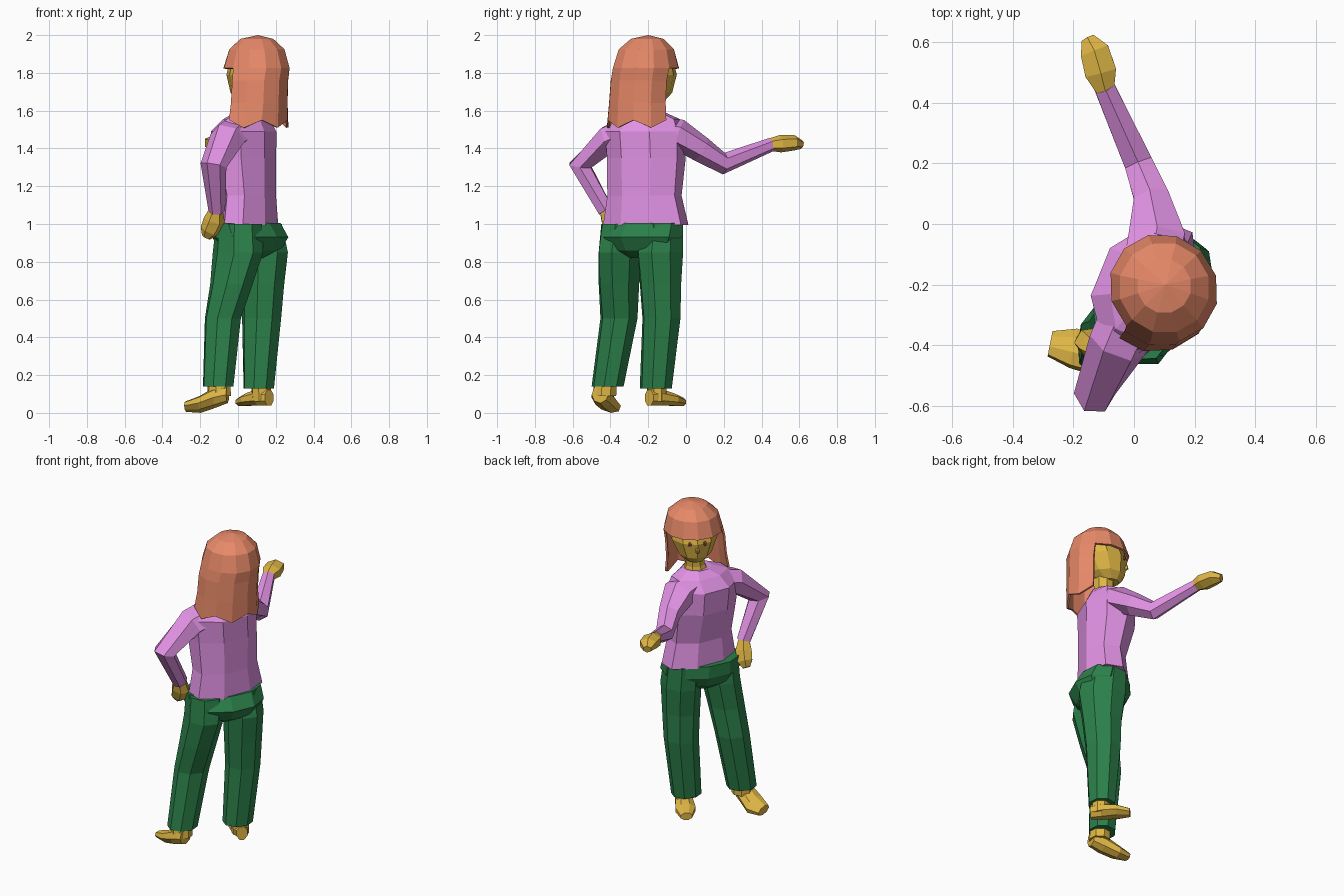
import bpy, bmesh, math
from mathutils import Vector as V

if "Cube" in bpy.data.objects:
    bpy.data.objects.remove(bpy.data.objects["Cube"])


def mat(name, col):
    m = bpy.data.materials.new(name)
    m.diffuse_color = (*col, 1)
    m.use_nodes = True
    m.node_tree.nodes["Principled BSDF"].inputs["Base Color"].default_value = m.diffuse_color
    return m


HAIR = mat("hair_colour", (0.80, 0.25, 0.14))
SKIN = mat("skin_colour", (0.74, 0.47, 0.06))
SHIRT = mat("shirt_colour", (0.76, 0.29, 0.78))
PANTS = mat("trouser_colour", (0.025, 0.22, 0.07))
DARK = mat("eye_colour", (0.35, 0.08, 0.06))
UP = V((0, 0, 1))


def finish(name, bm, m):
    bmesh.ops.recalc_face_normals(bm, faces=bm.faces)
    me = bpy.data.meshes.new(name)
    bm.to_mesh(me)
    bm.free()
    me.materials.append(m)
    ob = bpy.data.objects.new(name, me)
    bpy.context.collection.objects.link(ob)
    return ob


def loft(name, rings, m, n=8):
    """Skin rings given as (centre, half vector u, half vector v)."""
    bm = bmesh.new()
    k = 1 / math.cos(math.pi / n)
    loops = []
    for c, u, v in rings:
        angs = [(i + .5) * 2 * math.pi / n for i in range(n)]
        loops.append([bm.verts.new(c + k * (u * math.cos(t) + v * math.sin(t))) for t in angs])
    for a, b in zip(loops, loops[1:]):
        for i in range(n):
            j = (i + 1) % n
            bm.faces.new((a[i], a[j], b[j], b[i]))
    bm.faces.new(loops[0])
    bm.faces.new(loops[-1])
    return finish(name, bm, m)


def level(name, rows, side, m, n=8):
    """Horizontal rings: x, y, z, half width along side, half depth."""
    s = V((*side, 0)).normalized()
    f = UP.cross(s)
    loft(name, [(V(r[:3]), s * r[3], f * r[4]) for r in rows], m, n)


def limb(name, rows, ref, m, n=6):
    """Rings square to the path: x, y, z, half width, half thickness."""
    p = [V(r[:3]) for r in rows]
    rings = []
    for i, r in enumerate(rows):
        t = V((0, 0, 0))
        if i > 0:
            t += (p[i] - p[i - 1]).normalized()
        if i < len(p) - 1:
            t += (p[i + 1] - p[i]).normalized()
        u = t.cross(V(ref)).normalized()
        v = u.cross(t).normalized()
        rings.append((p[i], u * r[3], v * r[4]))
    loft(name, rings, m, n)


# Jumper
level("jumper_body", [
    (.06, -.213, .995, .222, .128), (.06, -.22, 1.15, .192, .120),
    (.035, -.21, 1.35, .200, .147), (.03, -.215, 1.49, .205, .152),
    (.045, -.205, 1.555, .170, .105), (.065, -.20, 1.59, .085, .075)],
    (.375, .927), SHIRT, 8)
limb("right_sleeve", [
    (.055, -.14, 1.495, .09, .07), (.075, -.04, 1.475, .092, .07),
    (.06, .08, 1.395, .058, .06), (.015, .20, 1.32, .047, .05),
    (-.097, .45, 1.42, .034, .032)], (0, 0, 1), SHIRT)
limb("left_sleeve", [
    (.0, -.29, 1.49, .07, .09), (-.055, -.40, 1.455, .07, .085),
    (-.13, -.56, 1.31, .058, .060), (-.112, -.425, 1.07, .040, .038)],
    (1, 0, 0), SHIRT)

# Hands
limb("right_hand", [
    (-.095, .44, 1.42, .03, .028), (-.11, .50, 1.425, .052, .040),
    (-.13, .57, 1.43, .048, .036), (-.152, .612, 1.42, .022, .02)], (0, 0, 1), SKIN)
limb("left_hand", [
    (-.115, -.425, 1.08, .032, .030), (-.125, -.405, 1.02, .042, .05),
    (-.15, -.385, .965, .04, .045), (-.168, -.375, .93, .02, .022)], (1, 0, 0), SKIN)

# Trousers
HIP = (.61, .79)
level("trouser_seat", [
    (.045, -.222, 1.005, .220, .145), (.065, -.235, .93, .226, .172),
    (.065, -.235, .86, .19, .132), (.06, -.235, .82, .10, .07)], HIP, PANTS, 10)
level("left_trouser_leg", [
    (.005, -.335, 1.0, .105, .12), (.0, -.345, .85, .105, .135),
    (-.035, -.355, .68, .10, .110),
    (-.08, -.355, .50, .095, .09), (-.105, -.415, .14, .083, .075)], HIP, PANTS)
level("right_trouser_leg", [
    (.11, -.13, 1.0, .105, .12), (.13, -.135, .85, .108, .135),
    (.13, -.135, .68, .102, .112),
    (.125, -.13, .50, .095, .10), (.11, -.16, .13, .083, .075)], HIP, PANTS)

# Bare feet, the left one rolled onto its inner side
SL, SR = V((.18, .92, -.33)), V((.73, .68, 0))
for name, s, rows in (
    ("left_foot", SL, [(-.055, -.455, .10, .042, .045), (-.12, -.44, .082, .058, .05),
                       (-.20, -.41, .045, .065, .038), (-.277, -.395, .033, .042, .023)]),
    ("right_foot", SR, [(.165, -.195, .08, .032, .042), (.12, -.15, .083, .05, .045),
                        (.06, -.08, .071, .06, .033), (.012, -.022, .058, .034, .022)])):
    axis = UP.cross(s)
    up = s.cross(axis).normalized()
    loft(name, [(V(r[:3]), s * r[3], up * r[4]) for r in rows], SKIN)
level("left_ankle", [(-.10, -.425, .20, .055, .055), (-.10, -.432, .09, .06, .06)], HIP, SKIN)
level("right_ankle", [(.12, -.155, .20, .05, .05), (.125, -.155, .06, .048, .05)], HIP, SKIN)

# Head and neck
FACE, SIDE = V((-.707, .707, 0)), V((.707, .707, 0))
level("neck", [(.065, -.195, 1.55, .08, .07), (.07, -.19, 1.61, .055, .055),
               (.075, -.185, 1.72, .055, .055)], SIDE[:2], SKIN)
level("head", [
    (.05, -.165, 1.655, .05, .055), (.065, -.178, 1.695, .095, .105),
    (.085, -.195, 1.79, .135, .145), (.095, -.205, 1.88, .13, .130),
    (.10, -.21, 1.95, .06, .06)], SIDE[:2], SKIN, 10)


def blob(name, c, size, m):
    bm = bmesh.new()
    bmesh.ops.create_icosphere(bm, subdivisions=1, radius=1)
    for v in bm.verts:
        v.co = V(c) + SIDE * v.co.x * size[0] + FACE * v.co.y * size[1] + UP * v.co.z * size[2]
    finish(name, bm, m)


face = V((.085, -.195, 0))
blob("nose", face + FACE * .142 + UP * 1.75, (.015, .018, .022), SKIN)
for side, k in (("left", -1), ("right", 1)):
    blob(side + "_eye", face + FACE * .138 + SIDE * k * .045 + UP * 1.79, (.012, .01, .016), DARK)

# Hair: closed cap above, open curtain at the back and sides
N = 12
bm = bmesh.new()
top = bm.verts.new((.105, -.20, 2.0))
loops = []
for x, y, z, a, b, drop in (
        (.10, -.205, 1.98, .09, .09, 0), (.10, -.21, 1.925, .15, .152, 0),
        (.098, -.212, 1.825, .175, .185, 0), (.095, -.228, 1.76, .178, .174, 0),
        (.09, -.235, 1.64, .18, .176, 0), (.088, -.24, 1.53, .192, .174, .02)):
    row = []
    for i in range(N):
        t = 2 * math.pi * i / N
        p = V((x, y, z + (drop if i % 2 else -drop)))
        row.append(bm.verts.new(p - FACE * b * math.cos(t) + SIDE * a * math.sin(t)))
    loops.append(row)
for i in range(N):
    j = (i + 1) % N
    bm.faces.new((top, loops[0][i], loops[0][j]))
    for k in range(5):
        if k < 2 or i < 3 or i >= 9:
            a, b = loops[k], loops[k + 1]
            bm.faces.new((a[i], a[j], b[j], b[i]))
bmesh.ops.delete(bm, geom=[v for v in bm.verts if not v.link_faces], context='VERTS')
hair = finish("hair", bm, HAIR)
mod = hair.modifiers.new("thickness", 'SOLIDIFY')
mod.thickness = .012
mod.offset = -1
